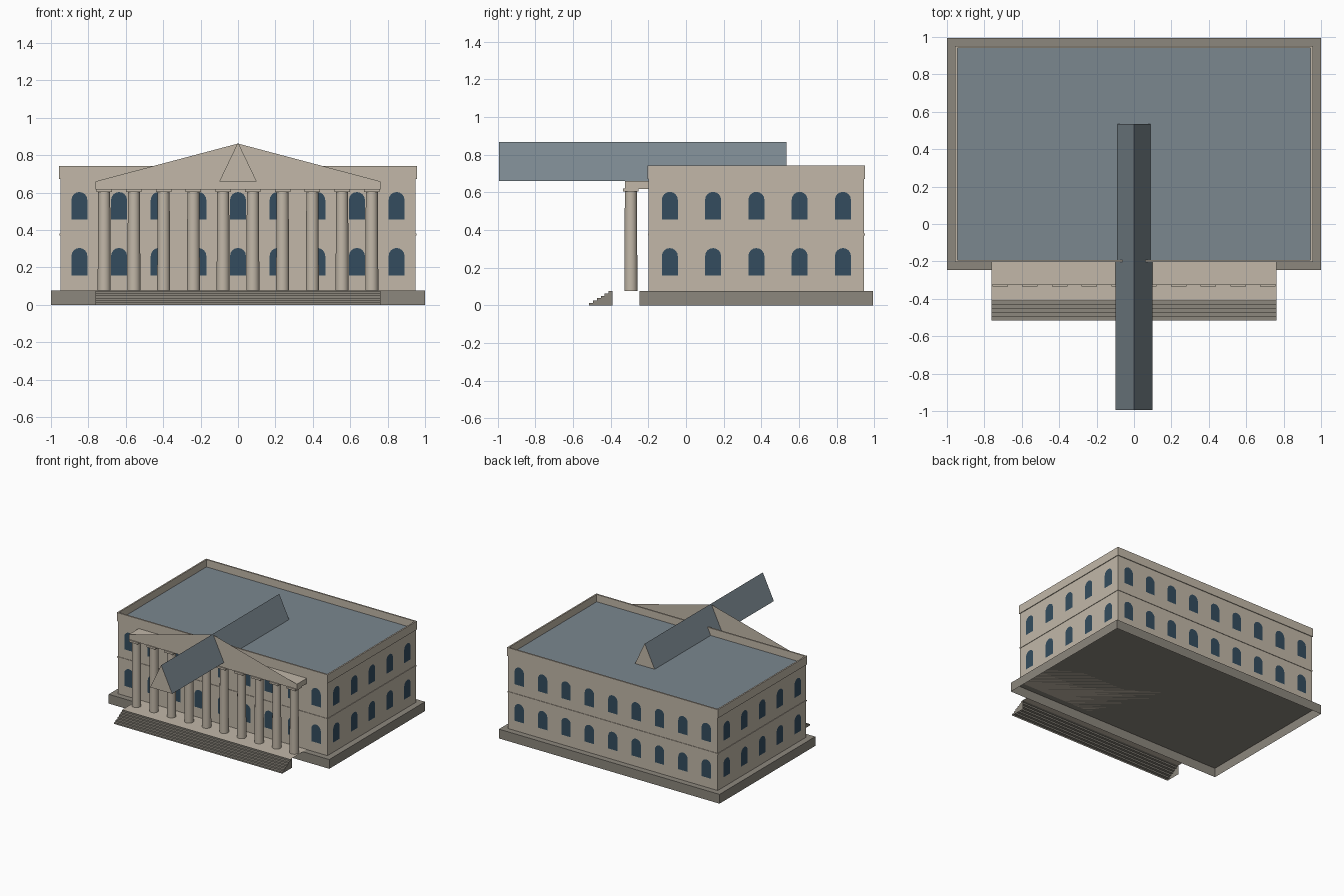
import bpy, bmesh, math
from mathutils import Vector, Matrix

if "Cube" in bpy.data.objects:
    bpy.data.objects.remove(bpy.data.objects["Cube"])


def material(name, rgb):
    m = bpy.data.materials.new(name)
    m.diffuse_color = (*rgb, 1)
    m.use_nodes = True
    m.node_tree.nodes["Principled BSDF"].inputs["Base Color"].default_value = m.diffuse_color
    return m


TAN = material("pale limestone", (0.539, 0.477, 0.393))
GREY = material("grey base stone", (0.263, 0.242, 0.205))
SLATE = material("slate roof", (0.196, 0.242, 0.274))
GLASS = material("dark window glass", (0.033, 0.073, 0.113))


def finish(name, bm, *mats):
    me = bpy.data.meshes.new(name)
    bm.to_mesh(me)
    bm.free()
    for m in mats:
        me.materials.append(m)
    ob = bpy.data.objects.new(name, me)
    bpy.context.collection.objects.link(ob)
    return ob


def add_box(bm, x0, x1, y0, y1, z0, z1):
    mat = Matrix.Translation(((x0 + x1) / 2, (y0 + y1) / 2, (z0 + z1) / 2)) @ \
        Matrix.Diagonal((x1 - x0, y1 - y0, z1 - z0, 1))
    bmesh.ops.create_cube(bm, size=1, matrix=mat)


def boxes(name, mat, *dims):
    bm = bmesh.new()
    for d in dims:
        add_box(bm, *d)
    return finish(name, bm, mat)


def ring(name, mat, hx, hy, t, z0, z1):
    # Rectangular frame of wall thickness t around the building centre
    return boxes(name, mat,
                 (-hx, hx, CY - hy, CY - hy + t, z0, z1),
                 (-hx, hx, CY + hy - t, CY + hy, z0, z1),
                 (-hx, -hx + t, CY - hy + t, CY + hy - t, z0, z1),
                 (hx - t, hx, CY - hy + t, CY + hy - t, z0, z1))


CY = 0.374            # building centre in y
HX, HY = 0.95, 0.572  # wall half sizes
BASE = 0.076

# Plinth, an open-bottomed shell
bm = bmesh.new()
add_box(bm, -1, 1, CY - 0.62, CY + 0.62, 0, BASE)
bm.faces.ensure_lookup_table()
bmesh.ops.delete(bm, geom=[f for f in bm.faces if f.normal.z < -0.5], context='FACES')
finish("plinth", bm, GREY)

# Main block, string course, parapet and flat roof
boxes("main_walls", TAN, (-HX, HX, CY - HY, CY + HY, BASE, 0.675))
ring("string_course", TAN, HX + 0.004, HY + 0.004, 0.02, 0.371, 0.381)
ring("parapet", TAN, HX + 0.006, HY + 0.006, 0.012, 0.672, 0.742)
boxes("flat_roof", SLATE, (-HX + 0.002, HX - 0.002, CY - HY + 0.002, CY + HY - 0.002, 0.67, 0.682))


# Arched windows, two storeys on each wall
def windows(name, u, count, step, dist):
    u = Vector(u)
    out = u.cross(Vector((0, 0, 1)))
    r, tall = 0.0425, 0.147
    outline = [(-r, 0), (r, 0)] + [
        (r * math.cos(math.pi * i / 8), tall - r + r * math.sin(math.pi * i / 8)) for i in range(9)]
    bm = bmesh.new()
    for z in (0.157, 0.456):
        for i in range(count):
            c = Vector((0, CY, z)) + out * (dist + 0.002) + u * step * (i - (count - 1) / 2)
            bm.faces.new([bm.verts.new(c + u * a + Vector((0, 0, b))) for a, b in outline])
    finish(name, bm, GLASS)


windows("front_windows", (1, 0, 0), 9, 0.212, HY)
windows("back_windows", (-1, 0, 0), 9, 0.212, HY)
windows("right_windows", (0, 1, 0), 5, 0.23, HX)
windows("left_windows", (0, -1, 0), 5, 0.23, HX)

# Stair flight: treads, risers and end walls
W, STEPS, RUN, Y0 = 0.762, 6, 0.021, -0.516
rise = (BASE - 0.001) / STEPS
prof = [(Y0, 0)]
for i in range(STEPS):
    prof += [(Y0 + i * RUN, (i + 1) * rise), (Y0 + (i + 1) * RUN, (i + 1) * rise)]
bm = bmesh.new()
left = [bm.verts.new((-W, y, z)) for y, z in prof]
right = [bm.verts.new((W, y, z)) for y, z in prof]
for i in range(len(prof) - 1):
    bm.faces.new((left[i], right[i], right[i + 1], left[i + 1]))
end_y = prof[-1][0]
bm.faces.new(right + [bm.verts.new((W, end_y, 0))][::-1])
bm.faces.new([bm.verts.new((-W, end_y, 0))] + left[::-1])
bmesh.ops.recalc_face_normals(bm, faces=bm.faces)
finish("front_steps", bm, GREY)

# Porch floor, a thin sheet
bm = bmesh.new()
bm.faces.new([bm.verts.new(p + (BASE + 0.001,)) for p in
              ((-W, -0.408), (W, -0.408), (W, CY - HY), (-W, CY - HY))])
finish("porch_floor", bm, TAN)

# Ten columns with square capitals
COL_Y = -0.293
bm, caps = bmesh.new(), []
for i in range(10):
    x = (i - 4.5) * 0.159
    bmesh.ops.create_cone(bm, cap_ends=True, segments=24, radius1=0.035, radius2=0.032,
                          depth=0.53, matrix=Matrix.Translation((x, COL_Y, BASE + 0.265)))
    caps.append((x - 0.041, x + 0.041, COL_Y - 0.041, COL_Y + 0.041, 0.604, 0.62))
cols = finish("columns", bm, TAN)
bpy.context.view_layer.objects.active = cols
cols.select_set(True)
bpy.ops.object.shade_smooth_by_angle(angle=math.radians(40))
boxes("capitals", TAN, *caps)

# Entablature and the flat pediment sheet
FRONT = -0.325
boxes("entablature", TAN, (-W, W, FRONT, CY - HY, 0.617, 0.66))
bm = bmesh.new()
bm.faces.new([bm.verts.new(p) for p in
              ((-W, FRONT, 0.66), (W, FRONT, 0.66), (0, FRONT, 0.862))])
finish("pediment", bm, TAN)

# Long gable running front to back: slate slopes, stone ends
bm = bmesh.new()
a, b = [[bm.verts.new((x, y, z)) for x, z in ((-0.1, 0.66), (0.1, 0.66), (0, 0.868))]
        for y in (-0.995, 0.534)]
bm.faces.new(a).material_index = 1
bm.faces.new(b[::-1]).material_index = 1
for i in range(3):
    j = (i + 1) % 3
    bm.faces.new((a[j], a[i], b[i], b[j]))
bmesh.ops.recalc_face_normals(bm, faces=bm.faces)
finish("gable_roof", bm, SLATE, TAN)
